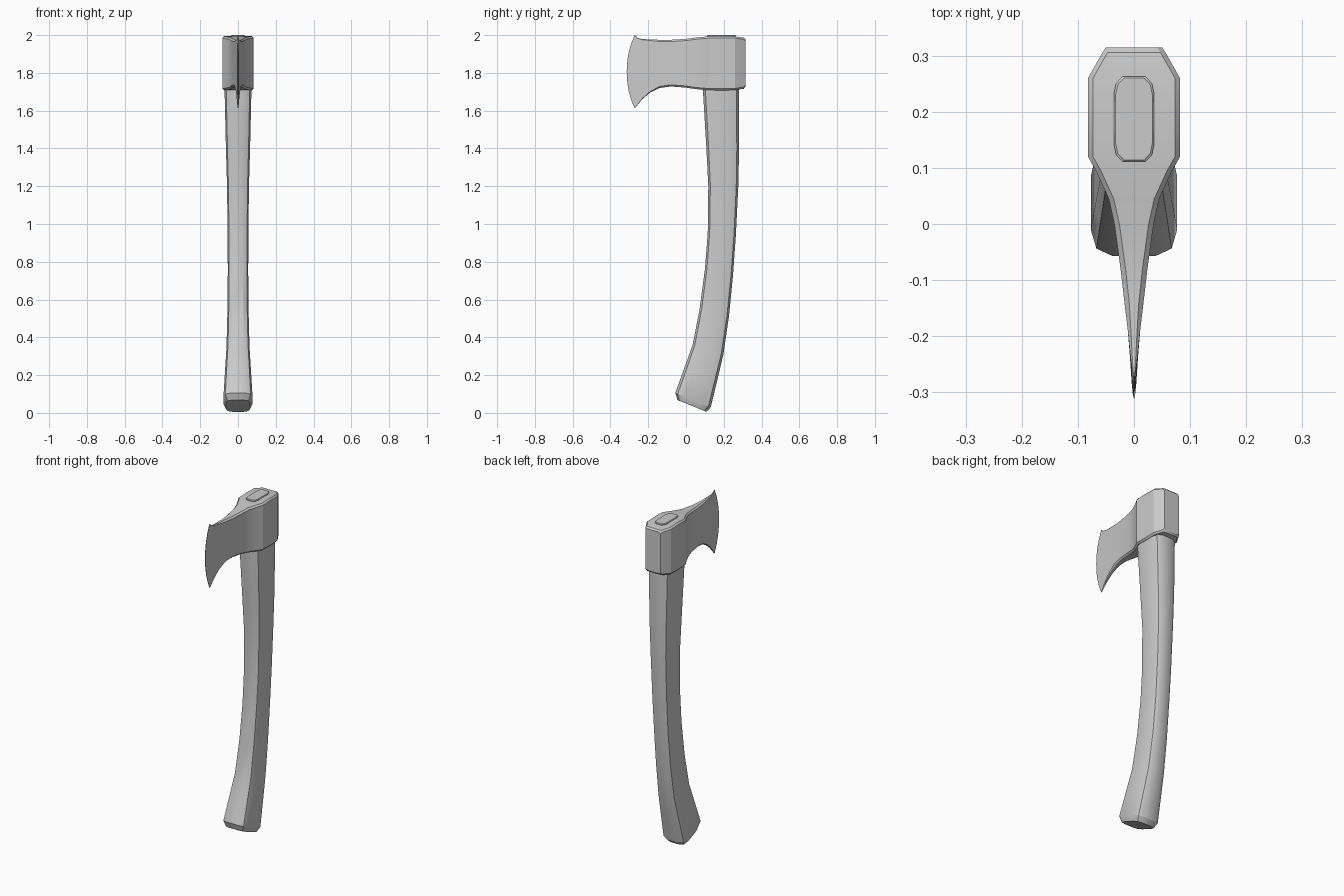
import bpy, bmesh, math


def loft(name, rings, angle=28):
    """Skin a list of equal-length closed rings and cap both ends."""
    bm = bmesh.new()
    loops = [[bm.verts.new(p) for p in ring] for ring in rings]
    n = len(loops[0])
    for a, b in zip(loops, loops[1:]):
        for i in range(n):
            j = (i + 1) % n
            bm.faces.new((a[i], a[j], b[j], b[i]))
    bm.faces.new(loops[0])
    bm.faces.new(loops[-1])
    bmesh.ops.recalc_face_normals(bm, faces=bm.faces)
    mesh = bpy.data.meshes.new(name)
    bm.to_mesh(mesh)
    bm.free()
    ob = bpy.data.objects.new(name, mesh)
    bpy.context.collection.objects.link(ob)
    bpy.ops.object.select_all(action='DESELECT')
    ob.select_set(True)
    bpy.context.view_layer.objects.active = ob
    bpy.ops.object.shade_smooth_by_angle(angle=math.radians(angle))
    return ob


def mirrored(half):
    """Close a half ring (x >= 0) with its mirror image."""
    return half + [(-x, y, z) for x, y, z in reversed(half)]


# Handle: front point (y, z), back point (y, z), half width
HANDLE = [
    ((-0.045, 0.068), (0.108, 0.006), 0.064),
    ((-0.057, 0.105), (0.131, 0.030), 0.077),
    ((-0.010, 0.235), (0.165, 0.170), 0.069),
    ((0.035, 0.360), (0.198, 0.310), 0.061),
    ((0.072, 0.550), (0.228, 0.515), 0.056),
    ((0.100, 0.760), (0.249, 0.730), 0.054),
    ((0.115, 0.950), (0.264, 0.940), 0.055),
    ((0.118, 1.200), (0.277, 1.200), 0.058),
    ((0.108, 1.400), (0.281, 1.400), 0.064),
    ((0.090, 1.700), (0.280, 1.700), 0.071),
    ((0.090, 1.740), (0.280, 1.740), 0.071),
]
SECTION = [(0.5, 0), (0.87, 0.07), (1, 0.25), (1, 0.75), (0.87, 0.93), (0.5, 1)]


def handle_ring(front, back, w):
    return mirrored([(w * s, front[0] + (back[0] - front[0]) * u,
                      front[1] + (back[1] - front[1]) * u) for s, u in SECTION])


loft("handle", [handle_ring(*s) for s in HANDLE])

# Axe head: y, half width, bottom z, top z, forward bulge of the cutting edge
HEAD = [
    (0.315, 0.050, 1.728, 1.977, 0),
    (0.306, 0.056, 1.716, 1.986, 0),
    (0.260, 0.082, 1.709, 1.993, 0),
    (0.190, 0.082, 1.707, 1.995, 0),
    (0.120, 0.082, 1.709, 1.993, 0),
    (0.095, 0.068, 1.710, 1.991, 0),
    (0.045, 0.045, 1.715, 1.986, 0),
    (0.000, 0.035, 1.722, 1.980, 0),
    (-0.080, 0.024, 1.728, 1.975, 0),
    (-0.140, 0.017, 1.720, 1.975, 0),
    (-0.190, 0.011, 1.696, 1.977, 0),
    (-0.230, 0.007, 1.662, 1.979, 0.01),
    (-0.255, 0.004, 1.632, 1.985, 0.03),
    (-0.272, 0.001, 1.612, 2.000, 0.042),
]
ROWS = 9


def head_ring(y, w, zb, zt, bulge):
    c = min(0.009, w * 0.5)
    half = [(w - c, y, zt)]
    for i in range(ROWS):
        s = 1 - 2 * i / (ROWS - 1)
        z = (zt + zb) / 2 + s * ((zt - zb) / 2 - c)
        half.append((w, y - bulge * (1 - abs(s) ** 2.2), z))
    half.append((w - c, y, zb))
    return mirrored(half)


loft("axe_head", [head_ring(*s) for s in HEAD])


# Handle end showing through the eye on top of the head
def eye_ring(z, inset):
    w, h, cx, cy = 0.036 - inset, 0.076 - inset, 0.015, 0.02
    pts = [(w - cx, -h), (w - 0.004, -h + cy * 0.6), (w, -h + cy * 1.6),
           (w, h - cy * 1.6), (w - 0.004, h - cy * 0.6), (w - cx, h)]
    return mirrored([(x, 0.187 + y, z) for x, y in pts])


loft("handle_top", [eye_ring(1.95, 0), eye_ring(1.997, 0), eye_ring(2.0, 0.003)])
